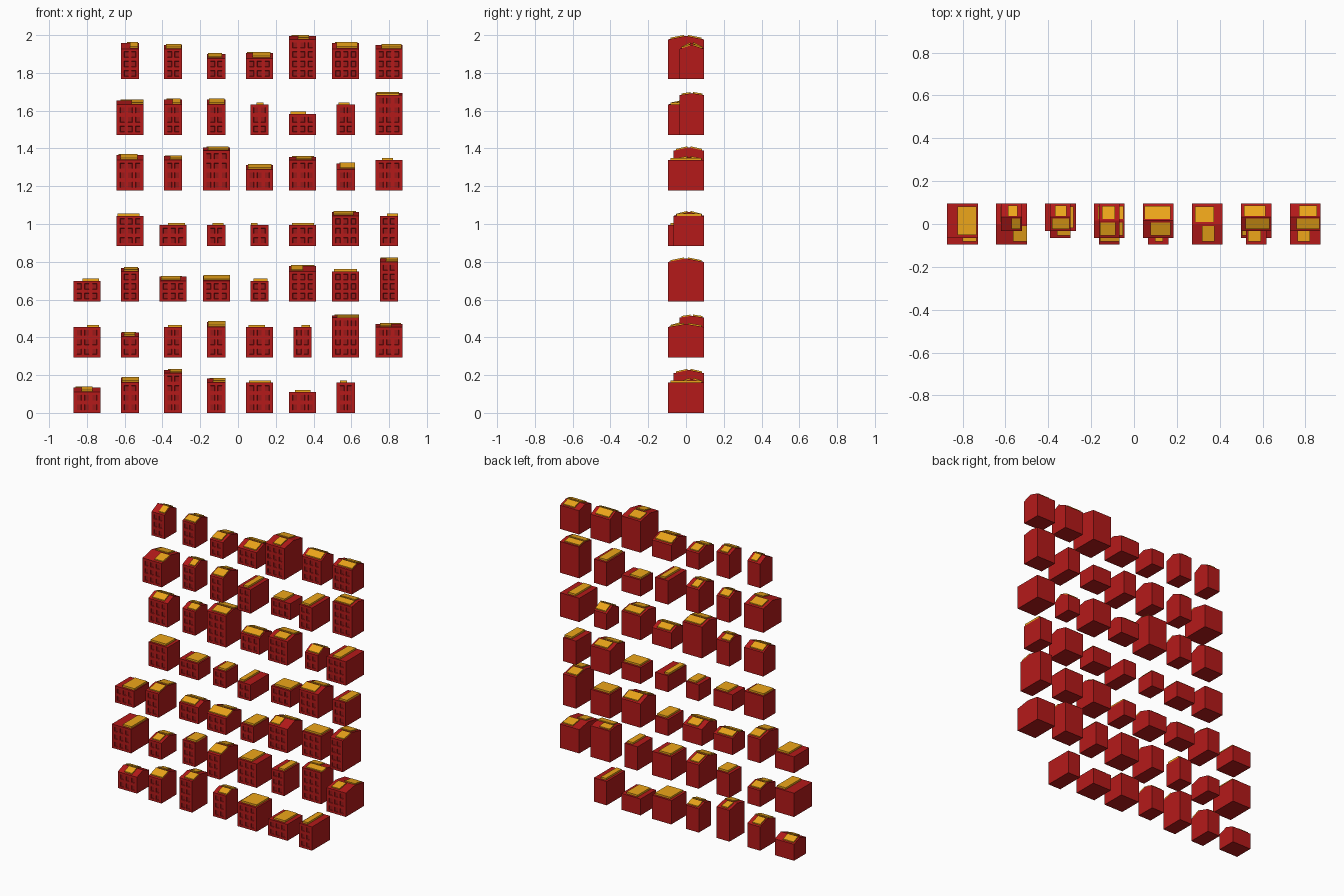
import bpy, bmesh, random

if "Cube" in bpy.data.objects:
    bpy.data.objects.remove(bpy.data.objects["Cube"])

random.seed(4)
BACK = 0.0965
DEPTHS = {1: 0.13, 2: 0.162, 3: 0.193}
WIDTHS = {'W': 0.143, 'N': 0.096}


def material(name, colour):
    m = bpy.data.materials.new(name)
    m.diffuse_color = colour
    m.use_nodes = True
    m.node_tree.nodes["Principled BSDF"].inputs["Base Color"].default_value = m.diffuse_color
    return m


MATS = [material("brick_red", (0.46, 0.01, 0.01, 1)),
        material("roof_yellow", (0.85, 0.38, 0.01, 1)),
        material("window_red", (0.32, 0.01, 0.01, 1))]


def face(bm, pts, mat=0):
    f = bm.faces.new([bm.verts.new(p) for p in pts])
    f.material_index = mat
    return f


def slab(bm, x0, x1, a, b, t):
    # thin roof panel lying between profile points a and b (y, z)
    lo = [(x0, *a), (x1, *a), (x1, *b), (x0, *b)]
    v = [bm.verts.new(p) for p in lo]
    u = [bm.verts.new((p[0], p[1], p[2] + t)) for p in lo]
    quads = [v[::-1], u] + [[v[i], v[(i + 1) % 4], u[(i + 1) % 4], u[i]] for i in range(4)]
    for q in quads:
        bm.faces.new(q).material_index = 1


def front_wall(bm, x0, x1, y, z0, floors, wall):
    # grid of cells, with the window cells set back
    n = 3 if x1 - x0 > 0.12 else 2
    step = (x1 - x0 - 0.02) / n
    xs, zs = [x0], [z0]
    for i in range(n):
        c = x0 + 0.01 + step * (i + 0.5)
        xs += [c - 0.012, c + 0.012]
    for k in range(floors):
        zs += [z0 + 0.015 + 0.05 * k, z0 + 0.045 + 0.05 * k]
    xs.append(x1)
    zs.append(z0 + wall)
    g = [[bm.verts.new((x, y, z)) for x in xs] for z in zs]
    wins = []
    for k in range(len(zs) - 1):
        for i in range(len(xs) - 1):
            f = bm.faces.new((g[k][i], g[k][i + 1], g[k + 1][i + 1], g[k + 1][i]))
            if k % 2 and i % 2:
                wins.append(f)
    bm.normal_update()
    bmesh.ops.inset_individual(bm, faces=wins, thickness=0.002, depth=-0.004)
    for f in wins:
        f.material_index = 2


def house(name, cx, z0, kind, depth, floors, rise, left, right):
    w, d = WIDTHS[kind], DEPTHS[depth]
    wall = 0.01 + 0.05 * floors
    rise /= 1000
    x0, x1 = cx - w / 2, cx + w / 2
    y0, ym, top = BACK - d, BACK - d / 2, z0 + wall
    bm = bmesh.new()
    front_wall(bm, x0, x1, y0, z0, floors, wall)
    # body and roof
    prof = [(y0, z0), (BACK, z0), (BACK, top), (ym, top + rise), (y0, top)]
    if rise == 0:
        prof.pop(3)
    for i in range(len(prof) - 1):
        a, b = prof[i], prof[i + 1]
        face(bm, [(x0, *a), (x0, *b), (x1, *b), (x1, *a)])
    face(bm, [(x1, *p) for p in prof])
    face(bm, [(x0, *p) for p in reversed(prof)])
    # roof panels
    px0, px1 = x0 + left * w, x0 + right * w
    if rise == 0:
        slab(bm, px0, px1, (y0 + 0.014, top), (BACK - 0.014, top), 0.012)
    else:
        def on_slope(eave, t):
            return (ym + (eave - ym) * t, top + rise * (1 - t))
        slab(bm, px0, px1, on_slope(y0, 0.85), on_slope(y0, 0.1), 0.007)
        s = random.uniform(0.45, 0.85)
        bx = x0 + w * random.uniform(0.03, 0.97 - s)
        slab(bm, bx, bx + s * w, on_slope(BACK, 0.1), on_slope(BACK, 0.85), 0.007)
    me = bpy.data.meshes.new(name)
    bm.to_mesh(me)
    bm.free()
    for m in MATS:
        me.materials.append(m)
    bpy.context.collection.objects.link(bpy.data.objects.new(name, me))


def row(r, first, specs):
    for i, s in enumerate(specs):
        c = first + i
        house(f"house_row{r}_col{c}", -0.8 + 0.2284 * c, 0.2945 * r, *s)


# each house: width, depth class, floors, roof rise (0 = flat), panel left and right
row(0, 0, [('W', 1, 2, 24, .3, .7), ('N', 2, 3, 27, .05, 1), ('N', 2, 4, 18, .33, 1),
           ('N', 1, 3, 21, .33, 1), ('W', 2, 3, 0, .12, .92), ('W', 2, 2, 0, .22, .8),
           ('N', 3, 3, 0, .17, .56)])
row(1, 0, [('W', 3, 3, 0, .5, .95), ('N', 2, 2, 20, .17, .78), ('N', 1, 3, 0, .22, 1),
           ('N', 3, 3, 27, .05, 1), ('W', 2, 3, 0, .1, .7), ('N', 2, 3, 0, .45, .9),
           ('W', 1, 4, 10, .18, 1), ('W', 3, 3, 16, .18, .6)])
row(2, 0, [('W', 2, 2, 0, .33, .95), ('N', 3, 3, 19, .17, .95), ('W', 1, 2, 22, .05, .78),
           ('W', 2, 2, 27, .03, 1), ('N', 2, 2, 0, .17, .95), ('W', 2, 3, 29, .07, .52),
           ('W', 1, 3, 0, .07, .92), ('N', 3, 4, 19, .33, 1)])
row(3, 1, [('W', 1, 3, 0, .04, .85), ('W', 1, 2, 0, .3, .93), ('N', 1, 2, 0, .28, .9),
           ('N', 3, 2, 0, .03, .4), ('W', 1, 2, 0, .1, .93), ('W', 2, 3, 21, .04, .78),
           ('N', 2, 3, 0, .4, 1)])
row(4, 1, [('W', 1, 3, 27, .15, .78), ('N', 1, 3, 21, .33, 1), ('W', 2, 4, 18, .2, .95),
           ('W', 1, 2, 24, .07, .95), ('W', 2, 3, 16, .25, .85), ('N', 1, 2, 33, .17, 1),
           ('W', 3, 3, 0, .25, .65)])
row(5, 1, [('W', 3, 3, 21, .55, 1), ('N', 1, 3, 27, .45, .9), ('N', 2, 3, 27, .1, .95),
           ('N', 3, 3, 0, .33, .72), ('W', 1, 2, 0, .05, .63), ('N', 3, 3, 0, .1, .72),
           ('W', 1, 4, 10, .05, .87)])
row(6, 1, [('N', 1, 3, 32, .5, .95), ('N', 1, 3, 21, .1, .95), ('N', 2, 2, 24, .05, .8),
           ('W', 2, 2, 29, .25, .9), ('W', 3, 4, 19, .33, .73), ('W', 1, 3, 32, .15, .93),
           ('W', 1, 3, 21, .22, .97)])
